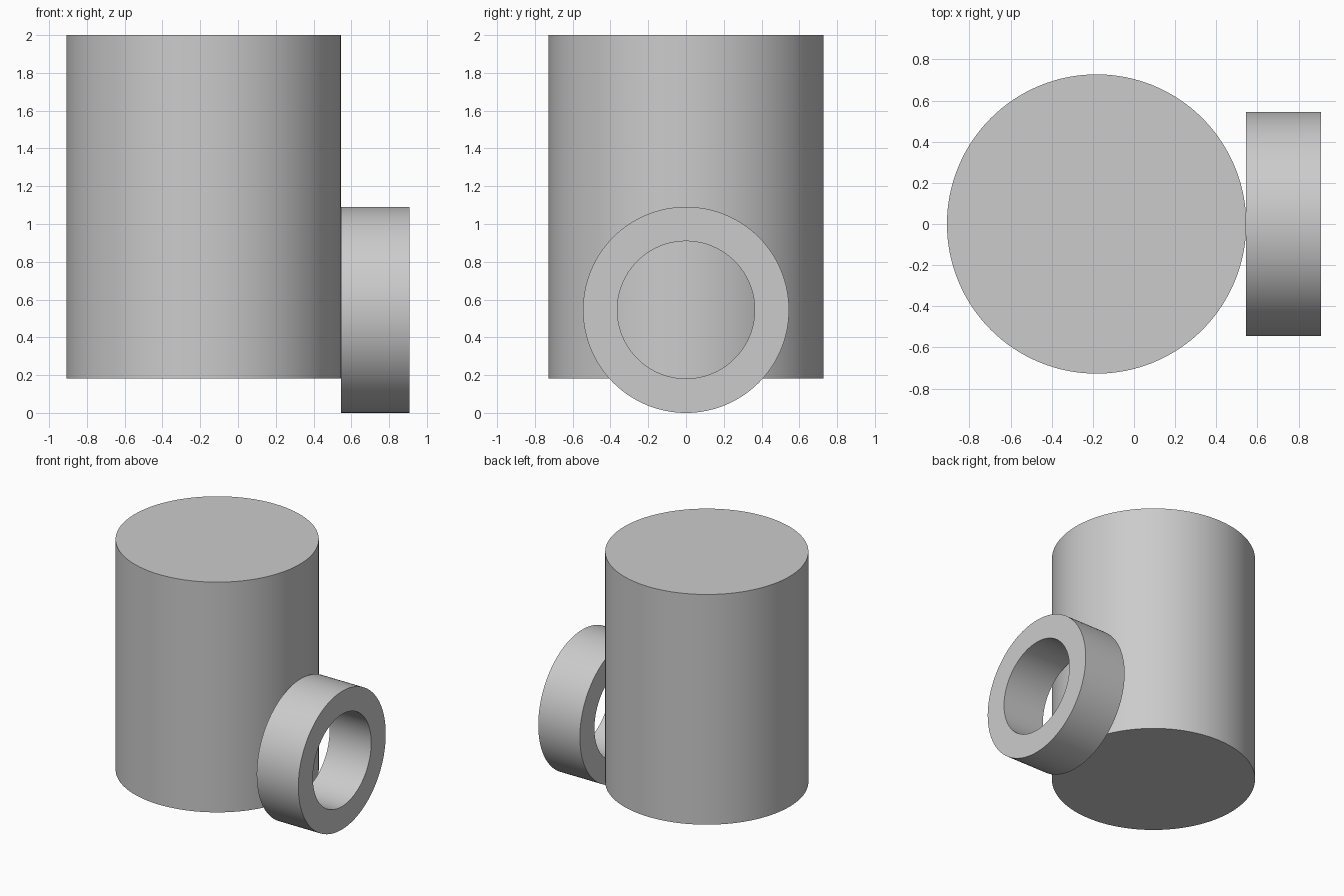
import bpy
import bmesh
import math
from mathutils import Matrix

cube = bpy.data.objects.get("Cube")
if cube:
    bpy.data.objects.remove(cube, do_unlink=True)

U = 2 / 11      # base module: the model is 11 modules tall
SIDES = 128

grey = bpy.data.materials.new("plain grey")
grey.use_nodes = True
colour = (0.6, 0.6, 0.6, 1)
grey.diffuse_color = colour
grey.node_tree.nodes["Principled BSDF"].inputs["Base Color"].default_value = colour


def revolve(name, profile, closed, matrix):
    """Spin a (radius, height) profile about the z axis, then place it."""
    bm = bmesh.new()
    verts = [bm.verts.new((r, 0, h)) for r, h in profile]
    edges = [bm.edges.new(pair) for pair in zip(verts, verts[1:])]
    if closed:
        edges.append(bm.edges.new((verts[-1], verts[0])))
    bmesh.ops.spin(bm, geom=verts + edges, cent=(0, 0, 0), axis=(0, 0, 1),
                   angle=math.tau, steps=SIDES, use_merge=True)
    bmesh.ops.remove_doubles(bm, verts=bm.verts, dist=1e-5)
    if not closed:
        bmesh.ops.holes_fill(bm, edges=[e for e in bm.edges if e.is_boundary], sides=0)
    bmesh.ops.transform(bm, matrix=matrix, verts=bm.verts)
    bmesh.ops.recalc_face_normals(bm, faces=bm.faces)
    mesh = bpy.data.meshes.new(name)
    bm.to_mesh(mesh)
    bm.free()
    mesh.materials.append(grey)
    obj = bpy.data.objects.new(name, mesh)
    bpy.context.collection.objects.link(obj)
    bpy.ops.object.select_all(action="DESELECT")
    obj.select_set(True)
    bpy.context.view_layer.objects.active = obj
    bpy.ops.object.shade_smooth_by_angle(angle=math.radians(30))
    return obj


# Solid upright body
revolve("body", [(4 * U, 0), (4 * U, 10 * U)], False,
        Matrix.Translation((-U, 0, U)))

# Ring handle with its axis along x, touching the side of the body
revolve("ring_handle",
        [(2 * U, 0), (3 * U, 0), (3 * U, 2 * U), (2 * U, 2 * U)], True,
        Matrix.Translation((3 * U, 0, 3 * U)) @ Matrix.Rotation(math.pi / 2, 4, "Y"))
